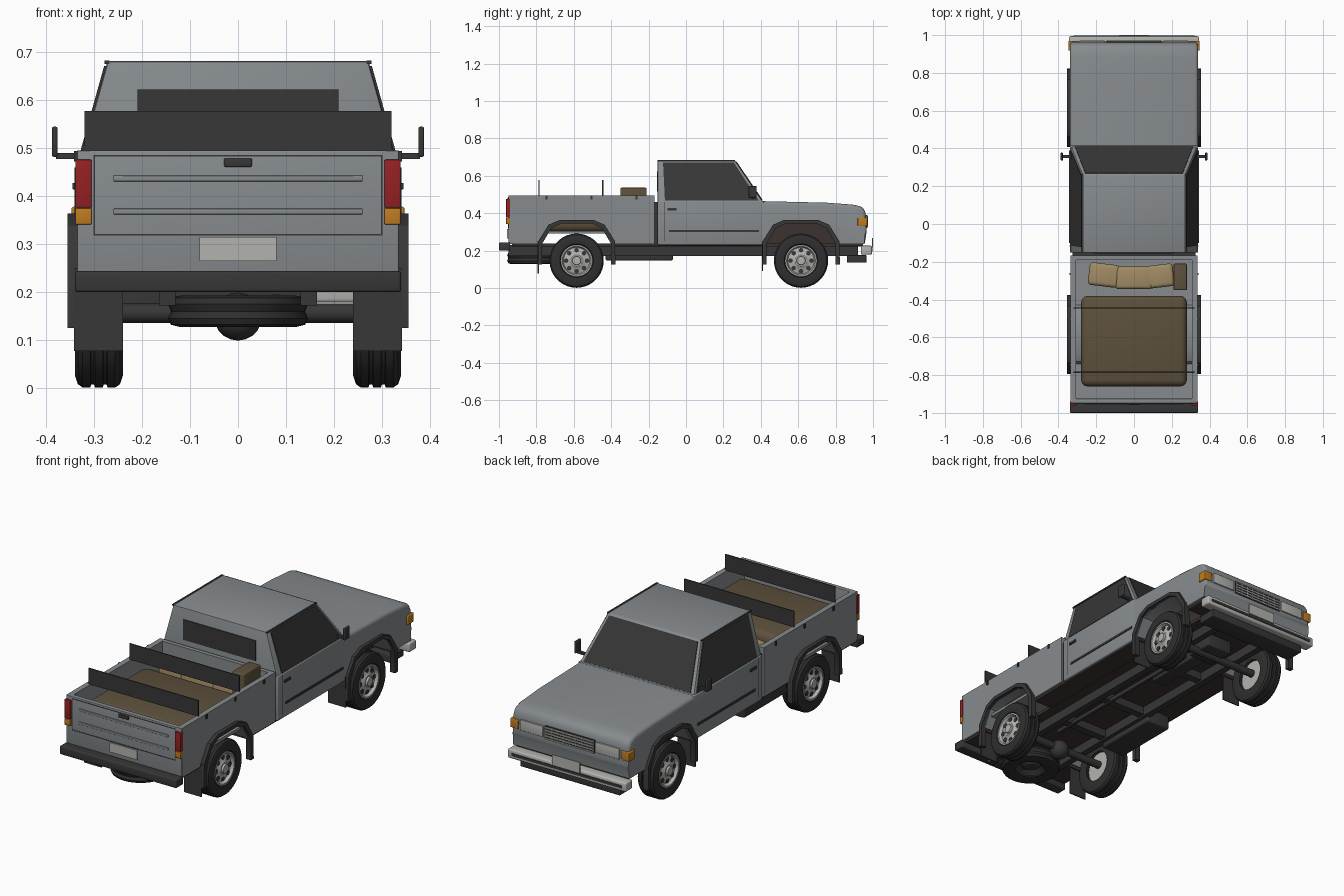
import bpy, bmesh, math
from mathutils import Vector, Matrix

if "Cube" in bpy.data.objects:
    bpy.data.objects.remove(bpy.data.objects["Cube"])

def material(name, r, g, b):
    m = bpy.data.materials.new(name)
    m.diffuse_color = (r, g, b, 1)
    m.use_nodes = True
    m.node_tree.nodes["Principled BSDF"].inputs["Base Color"].default_value = m.diffuse_color
    return m

GREY = material("body_grey", .24, .26, .27)
BLACK = material("black_trim", .038, .038, .038)
TYRE = material("tyre_rubber", .028, .028, .028)
SILVER = material("silver", .45, .45, .43)
RED = material("red_lens", .30, .015, .017)
ORANGE = material("orange_lens", .52, .2, .015)
BROWN = material("brown_canvas", .11, .082, .046)
TAN = material("tan_cloth", .36, .26, .13)
UNDER = material("underbody", .045, .032, .029)

def finish(name, bm, mat):
    bmesh.ops.recalc_face_normals(bm, faces=bm.faces)
    me = bpy.data.meshes.new(name)
    bm.to_mesh(me)
    bm.free()
    me.materials.append(mat)
    ob = bpy.data.objects.new(name, me)
    bpy.context.collection.objects.link(ob)
    return ob

def round_edges(bm, width, test=lambda e: True, seg=3):
    edges = [e for e in bm.edges if test(e)]
    bmesh.ops.bevel(bm, geom=edges, offset=width, segments=seg, profile=.5, affect='EDGES')

def box(name, x, y, z, mat, bevel=0, rot=0):
    """Box from (min, max) ranges, optionally rounded and turned about z."""
    bm = bmesh.new()
    bmesh.ops.create_cube(bm, size=1)
    bmesh.ops.scale(bm, vec=(x[1]-x[0], y[1]-y[0], z[1]-z[0]), verts=bm.verts)
    if bevel:
        round_edges(bm, bevel)
    bmesh.ops.rotate(bm, matrix=Matrix.Rotation(rot, 3, 'Z'), verts=bm.verts)
    bmesh.ops.translate(bm, vec=(sum(x)/2, sum(y)/2, sum(z)/2), verts=bm.verts)
    return finish(name, bm, mat)

def prism(name, pts, x0, x1, mat, bevel=0, test=None):
    """Side profile (y, z) extruded from x0 to x1."""
    bm = bmesh.new()
    f = bm.faces.new([bm.verts.new((x0, y, z)) for y, z in pts])
    ext = bmesh.ops.extrude_face_region(bm, geom=[f])["geom"]
    bmesh.ops.translate(bm, vec=(x1-x0, 0, 0), verts=[v for v in ext if isinstance(v, bmesh.types.BMVert)])
    if bevel:
        round_edges(bm, bevel, test)
    return finish(name, bm, mat)

def lathe(name, prof, loc, mat, axis='X', flip=1, seg=32):
    """Profile of (radius, offset) turned about the given axis."""
    bm = bmesh.new()
    vs = [bm.verts.new((r, 0, h*flip)) for r, h in prof]
    es = [bm.edges.new(p) for p in zip(vs, vs[1:])]
    bmesh.ops.spin(bm, geom=vs+es, cent=(0, 0, 0), axis=(0, 0, 1), angle=math.tau, steps=seg)
    bmesh.ops.remove_doubles(bm, verts=bm.verts, dist=1e-5)
    if axis == 'X':
        bmesh.ops.rotate(bm, matrix=Matrix.Rotation(math.pi/2, 3, 'Y'), verts=bm.verts)
    bmesh.ops.translate(bm, vec=loc, verts=bm.verts)
    return finish(name, bm, mat)

def panel(name, quad, u, v, mat, t=.004):
    """Thin plate inset on a quad bl, br, tr, tl (counter-clockwise from outside)."""
    bl, br, tr, tl = map(Vector, quad)
    n = (br-bl).cross(tl-bl).normalized()
    at = lambda a, b: bl.lerp(br, a).lerp(tl.lerp(tr, a), b)
    pts = [at(u[0], v[0]), at(u[1], v[0]), at(u[1], v[1]), at(u[0], v[1])]
    bm = bmesh.new()
    lo = [bm.verts.new(p - n*.002) for p in pts]
    hi = [bm.verts.new(p + n*t) for p in pts]
    bm.faces.new(lo)
    bm.faces.new(hi)
    for i in range(4):
        j = (i+1) % 4
        bm.faces.new((lo[i], lo[j], hi[j], hi[i]))
    return finish(name, bm, mat)

def both(fn):
    for s, side in ((1, "right"), (-1, "left")):
        fn(s, side)

def sx(s, a, b):
    return tuple(sorted((s*a, s*b)))

REAR, FRONT, AXLE = -.585, .615, .146
ARCH = [(-.185, .235), (-.135, .32), (-.08, .345), (.08, .345), (.135, .32), (.185, .235)]
LIP = [(-.208, .125), (-.205, .25), (-.15, .338), (-.09, .364), (.09, .364), (.15, .338), (.205, .25), (.208, .125)]
LIP_IN = [(-.184, .125)] + ARCH + [(.184, .125)]
def arch(c): return [(c+y, z) for y, z in ARCH]

# nose with hood and wheel openings
nose = [(.41, .235)] + arch(FRONT) + [(.955, .235), (.966, .3), (.962, .4), (.945, .432), (.9, .445), (.75, .456), (.41, .464)]
prism("nose", nose, -.34, .34, GREY, .018,
      lambda e: min(v.co.z for v in e.verts) > .28 and min(v.co.y for v in e.verts) > .85
      or min(v.co.z for v in e.verts) > .4 and abs(e.verts[0].co.x-e.verts[1].co.x) < .01 and e.calc_length() > .1 and max(v.co.y for v in e.verts) > .7)

# cab lower body and tapered greenhouse
box("cab_lower", (-.339, .339), (-.152, .416), (.23, .466), GREY, .006)
B = [(-.334, -.152, .46), (.334, -.152, .46), (.334, .412, .46), (-.334, .412, .46)]
T = [(-.272, -.152, .682), (.272, -.152, .682), (.272, .262, .682), (-.272, .262, .682)]
bm = bmesh.new()
b, t = [bm.verts.new(p) for p in B], [bm.verts.new(p) for p in T]
bm.faces.new(b)
bm.faces.new(t)
for i in range(4):
    bm.faces.new((b[i], b[(i+1) % 4], t[(i+1) % 4], t[i]))
round_edges(bm, .007, lambda e: max(v.co.z for v in e.verts) > .5, 2)
finish("cab_upper", bm, GREY)
panel("windscreen", (B[2], B[3], T[3], T[2]), (.03, .97), (.04, .96), BLACK)
panel("right_side_window", (B[1], B[2], T[2], T[1]), (.07, .965), (.03, .95), BLACK)
panel("left_side_window", (B[3], B[0], T[0], T[3]), (.035, .93), (.03, .95), BLACK)
panel("rear_window", ((-.21, -.152, .515), (.21, -.152, .515), (.21, -.152, .622), (-.21, -.152, .622)), (0, 1), (0, 1), BLACK)

# bed: floor, ends, tailgate
box("bed_floor", (-.32, .32), (-.94, -.175), (.29, .305), GREY)
box("bed_front_wall", (-.335, .335), (-.19, -.168), (.235, .495), GREY)
box("tailgate", (-.335, .335), (-.95, -.925), (.235, .495), GREY, .003)
box("cab_gap", (-.325, .325), (-.17, -.15), (.235, .46), BLACK)
for z in (.32, .484):
    box("tailgate_seam", (-.301, .301), (-.952, -.948), (z-.0015, z+.0015), BLACK)
for x in (-.3, .3):
    box("tailgate_seam_side", (x-.0015, x+.0015), (-.952, -.948), (.32, .484), BLACK)
for z in (.437, .368):
    box("tailgate_rib", (-.26, .26), (-.955, -.948), (z-.006, z+.006), GREY, .002)
box("tailgate_handle", (-.029, .029), (-.957, -.948), (.461, .479), BLACK, .003)
box("rear_plate", (-.08, .08), (-.956, -.948), (.265, .315), SILVER)
box("rear_bumper", (-.34, .34), (-1, -.94), (.2, .244), BLACK, .006)

def side_parts(s, side):
    x = lambda a, b: sx(s, a, b)
    n = side + "_"
    prism(n+"bed_side", [(-.948, .235)] + arch(REAR) + [(-.168, .235), (-.168, .495), (-.948, .495)], s*.308, s*.336, GREY)
    # lights, mirrors and door trim
    box(n+"tail_light", x(.305, .339), (-.962, -.94), (.376, .476), RED, .003)
    box(n+"tail_indicator", x(.305, .339), (-.962, -.94), (.341, .375), ORANGE, .003)
    box(n+"front_indicator", x(.3, .347), (.918, .97), (.33, .378), ORANGE, .004)
    box(n+"headlight", x(.155, .29), (.95, .971), (.328, .384), SILVER, .003)
    box(n+"mirror", x(.376, .388), (.335, .378), (.482, .545), BLACK, .004)
    box(n+"mirror_stalk", x(.325, .38), (.35, .365), (.478, .49), BLACK)
    box(n+"door_handle", x(.335, .345), (-.1, -.05), (.414, .428), BLACK, .002)
    box(n+"door_strip", x(.335, .343), (-.09, .39), (.299, .311), BLACK)
    box(n+"door_seam", x(.335, .3405), (-.118, -.115), (.25, .46), BLACK)
    for y in (-.745, -.505, -.265):
        box(n+"rope_hook", x(.33, .342), (y-.005, y+.005), (.472, .494), BLACK)
    # roof drip rail
    prism(n+"drip_rail", [(-.152, .676), (-.152, .683), (.262, .683), (.262, .676)], s*.268, s*.278, BLACK)
    box(n+"frame_rail", x(.13, .165), (-.95, .92), (.172, .23), BLACK)
    # wheels, flares, liners and mud flaps
    for end, c in (("rear", REAR), ("front", FRONT)):
        m = n + end + "_"
        pos = (s*.29, c, AXLE)
        lathe(m+"tyre", [(.08, -.045), (.12, -.05), (.138, -.044), (.145, -.034), (.145, -.018), (.139, -.016), (.139, -.01),
              (.145, -.008), (.145, .008), (.139, .01), (.139, .016), (.145, .018), (.145, .034), (.138, .044),
              (.12, .05), (.09, .046), (.083, .036)], pos, TYRE, flip=s, seg=36)
        lathe(m+"rim", [(0, -.03), (.08, -.03), (.085, .03), (.085, .044), (.077, .044), (.07, .028), (.04, .034),
              (.032, .04), (.024, .04), (.022, .05), (0, .052)], pos, SILVER, flip=s)
        for k in range(8):
            a = k*math.tau/8
            hub = (s*.29, c+.056*math.cos(a), AXLE+.056*math.sin(a))
            lathe(m+"rim_hole", [(0, .034), (.0125, .034), (.0125, .02)], hub, BLACK, flip=s, seg=8)
        prism(m+"flare", [(c+y, z) for y, z in LIP + LIP_IN[::-1]], s*.326, s*.356, BLACK)
        outer = [(y*1.05, z+.008) for y, z in ARCH]
        prism(m+"well_liner", [(c+y, z) for y, z in outer + ARCH[::-1]], s*.2, s*.33, GREY)
        y = c - .205
        box(m+"mud_flap", x(.24, .342), (y-.003, y+.003), (.077 if c < 0 else .09, .25), BLACK)
both(side_parts)

# front grille, plate and bumper
box("grille", (-.145, .145), (.95, .969), (.32, .39), BLACK)
for i in range(5):
    z = .326 + i*.0145
    box("grille_bar", (-.143, .143), (.96, .973), (z-.003, z+.003), SILVER)
for i in range(9):
    x = -.14 + i*.035
    box("grille_upright", (x-.002, x+.002), (.96, .972), (.322, .388), SILVER)
box("front_bumper", (-.345, .345), (.935, .994), (.178, .226), SILVER, .008)
box("bumper_stripe", (-.32, .32), (.99, .997), (.195, .209), BLACK)
box("front_plate", (-.08, .08), (.994, 1), (.212, .268), SILVER)
box("front_valance", (-.29, .29), (.86, .965), (.136, .176), BLACK, .004)

# underbody, axles, tank and spare wheel
box("floor_pan", (-.22, .22), (-.93, .94), (.222, .238), UNDER)
for y in ((-.93, -.78), (-.39, .42), (.81, .945)):
    box("floor_pan_wide", (-.325, .325), y, (.224, .24), UNDER)
box("engine_bay", (-.21, .21), (.43, .8), (.235, .35), UNDER)
box("engine_sump", (-.05, .1), (.55, .7), (.155, .23), BLACK, .008)
box("gearbox", (-.03, .05), (.2, .56), (.18, .23), BLACK, .008)
for y in (-.4, -.1, .35, .85):
    box("cross_member", (-.15, .15), (y-.02, y+.02), (.18, .225), BLACK)
box("fuel_tank", (-.29, -.15), (-.43, -.07), (.146, .225), BLACK, .01)
box("exhaust_pipe", (.07, .09), (-.5, .5), (.175, .195), BLACK, .004)
for end, c in (("rear", REAR), ("front", FRONT)):
    lathe(end+"_axle", [(0, -.26), (.02, -.26), (.02, .26), (0, .26)], (0, c, AXLE+.01), BLACK, seg=16)
lathe("differential", [(.05*math.sin(a*math.pi/10), -.05*math.cos(a*math.pi/10)) for a in range(11)],
      (0, REAR, .149), BLACK, seg=20)
lathe("spare_tyre", [(.075, -.025), (.12, -.033), (.14, -.028), (.146, -.015), (.14, 0), (.146, .015), (.14, .028),
      (.12, .033), (.075, .025)], (0, -.81, .16), TYRE, axis='Z')
lathe("spare_rim", [(0, -.01), (.03, -.012), (.05, 0), (.078, -.02), (.078, .025), (0, .025)], (0, -.81, .16), BLACK, axis='Z')

# load in the bed with two upright boards across the rails
box("canvas_load", (-.28, .28), (-.86, -.38), (.3, .45), BROWN, .035)
box("brown_case", (.21, .28), (-.35, -.21), (.305, .536), BROWN, .006)
for x0, x1, y, a in ((-.24, -.08, -.27, -.12), (-.1, .1, -.285, 0), (.07, .21, -.275, .12)):
    box("cloth_roll", (x0, x1), (y-.06, y+.06), (.305, .45), TAN, .018, a)
for y in (-.785, -.445):
    box("cross_board", (-.32, .32), (y-.003, y+.003), (.494, .578), BLACK)

# smooth curved parts, keep sharp edges
bpy.ops.object.select_all(action='SELECT')
bpy.context.view_layer.objects.active = bpy.context.selected_objects[0]
bpy.ops.object.shade_smooth_by_angle(angle=math.radians(32))
